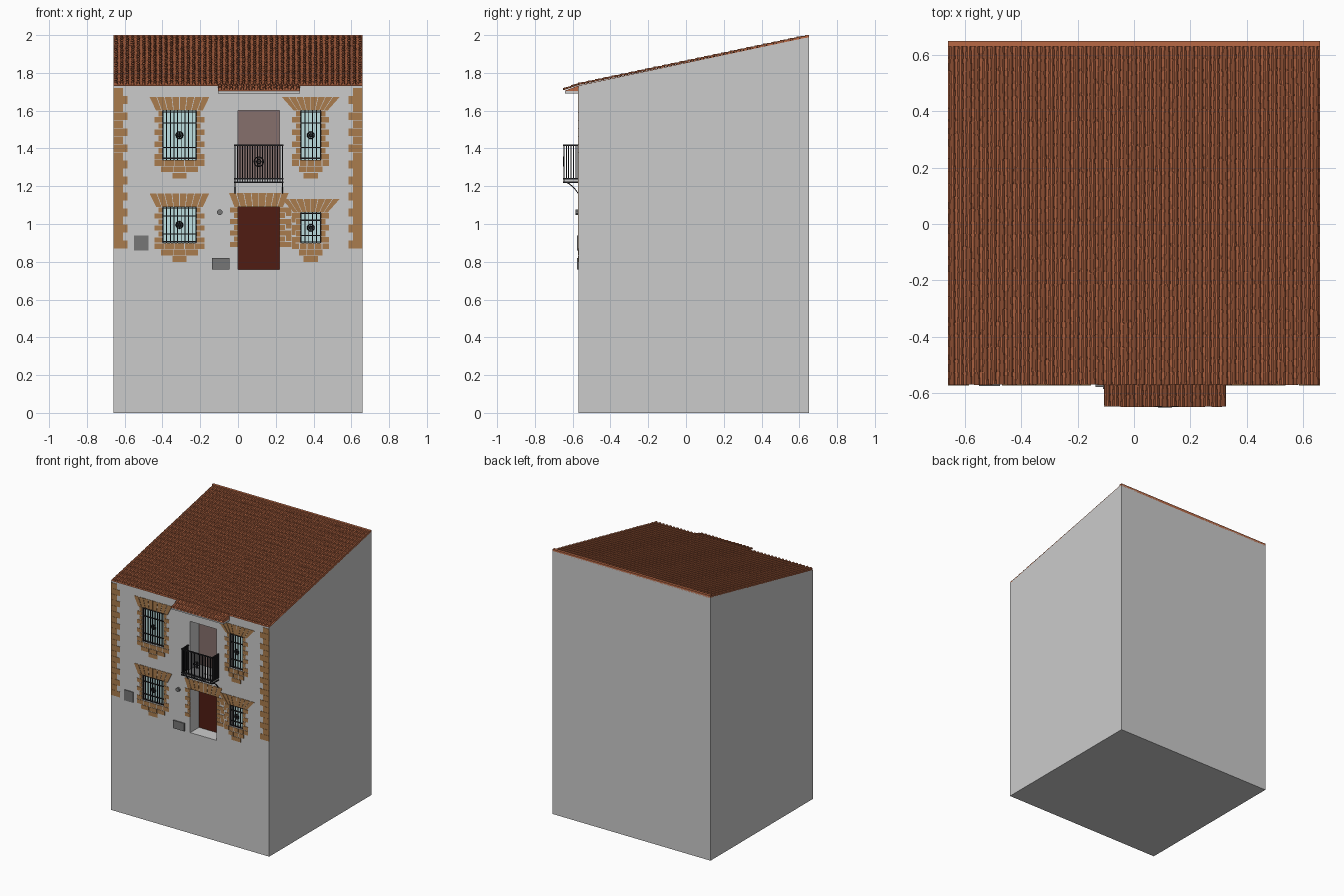
import bpy, bmesh, math, random
from mathutils import Vector

if "Cube" in bpy.data.objects:
    bpy.data.objects.remove(bpy.data.objects["Cube"])

random.seed(4)
F = -0.57          # facade plane
W = 0.66           # half width


def material(name, r, g, b):
    m = bpy.data.materials.new(name)
    m.diffuse_color = (r, g, b, 1)
    m.use_nodes = True
    m.node_tree.nodes["Principled BSDF"].inputs["Base Color"].default_value = m.diffuse_color
    return m


STONE = material("sandstone", 0.40, 0.20, 0.075)
TILE = material("terracotta", 0.48, 0.14, 0.06)
IRON = material("black_iron", 0.015, 0.015, 0.017)
GLASS = material("pale_glass", 0.52, 0.75, 0.76)
WOOD = material("door_wood", 0.08, 0.012, 0.006)
SHUTTER = material("balcony_door", 0.24, 0.16, 0.15)
METAL = material("box_grey", 0.18, 0.18, 0.18)


def finish(bm, name, mat=None, normals=True):
    if normals:
        bmesh.ops.recalc_face_normals(bm, faces=bm.faces)
    me = bpy.data.meshes.new(name)
    bm.to_mesh(me)
    bm.free()
    ob = bpy.data.objects.new(name, me)
    bpy.context.collection.objects.link(ob)
    if mat:
        me.materials.append(mat)
    return ob


def prism(bm, pts, a, b, axis="y"):
    """Extrude a 2D outline (x,z along y, or y,z along x) from a to b."""
    def place(p, t):
        return (p[0], t, p[1]) if axis == "y" else (t, p[0], p[1])
    v0 = [bm.verts.new(place(p, a)) for p in pts]
    v1 = [bm.verts.new(place(p, b)) for p in pts]
    bm.faces.new(v0)
    bm.faces.new(v1[::-1])
    n = len(pts)
    for i in range(n):
        j = (i + 1) % n
        bm.faces.new((v0[i], v1[i], v1[j], v0[j]))


def box(bm, x0, x1, y0, y1, z0, z1):
    prism(bm, [(x0, z0), (x1, z0), (x1, z1), (x0, z1)], y0, y1)


def ring(bm, x, y, z, r, t):
    """Small iron ring lying in the facade plane."""
    n, rows = 12, []
    for i in range(n):
        a = math.tau * i / n
        rows.append([bm.verts.new((x + q * math.cos(a), y + d, z + q * math.sin(a)))
                     for q, d in ((r + t, 0), (r, -t), (r - t, 0), (r, t))])
    for i in range(n):
        p, q = rows[i], rows[(i + 1) % n]
        for k in range(4):
            m = (k + 1) % 4
            bm.faces.new((p[k], q[k], q[m], p[m]))


def rosette(bm, x, y, z, r):
    ring(bm, x, y, z, r, 0.003)
    ring(bm, x, y, z, r * 0.45, 0.003)
    box(bm, x - r, x + r, y - .002, y + .002, z - .002, z + .002)
    box(bm, x - .002, x + .002, y - .002, y + .002, z - r, z + r)


# openings: x0, x1, z0, z1
WINDOWS = [(-.40, -.22, 1.34, 1.60), (-.40, -.22, .90, 1.09),
           (.33, .44, 1.34, 1.60), (.33, .44, .90, 1.06)]
DOOR = (0, .22, .76, 1.09)
BALCONY = (0, .22, 1.237, 1.60)

# house body with recessed openings
bm = bmesh.new()
prism(bm, [(F, 0), (.65, 0), (.65, 1.987), (.63, 1.985), (F, 1.73)], -W, W, "x")
body = finish(bm, "house_body")
bm = bmesh.new()
for o in WINDOWS:
    box(bm, o[0], o[1], F - .1, F + .04, o[2], o[3])
for o in (DOOR, BALCONY):
    box(bm, o[0], o[1], F - .1, F + .11, o[2], o[3])
cutter = finish(bm, "opening_cutter")
cutter.hide_render = True
mod = body.modifiers.new("openings", "BOOLEAN")
mod.object, mod.operation, mod.solver = cutter, "DIFFERENCE", "EXACT"
bpy.context.view_layer.objects.active = body
bpy.ops.object.modifier_apply(modifier=mod.name)
bpy.data.objects.remove(cutter)

# door, balcony door and glass panels
for name, o, mat, d in [("front_door", DOOR, WOOD, .11), ("balcony_door", BALCONY, SHUTTER, .11)] + \
        [("window_glass", w, GLASS, .04) for w in WINDOWS]:
    bm = bmesh.new()
    box(bm, o[0], o[1], F + d - .006, F + d, o[2], o[3])
    finish(bm, name, mat)

# window grilles
bm = bmesh.new()
for x0, x1, z0, z1 in WINDOWS:
    y = F + .008
    n = round((x1 - x0) / .021)
    for i in range(n + 1):
        x = x0 + .003 + (x1 - x0 - .006) * i / n
        box(bm, x - .0025, x + .0025, y - .0025, y + .0025, z0, z1)
    for f in (.03, .25, .75, .97):
        z = z0 + (z1 - z0) * f
        box(bm, x0, x1, y - .003, y + .003, z - .003, z + .003)
    rosette(bm, (x0 + x1) / 2, y - .003, (z0 + z1) / 2, .018)
finish(bm, "window_grilles", IRON)

# stone surrounds
S0, S1 = F - .003, F + .002
bm = bmesh.new()


def brick(x0, x1, z0, z1):
    box(bm, x0, x1, S0, S1, z0, z1)


def lintel(b0, b1, t0, t1, z0, z1, n=8):
    for i in range(n):
        f, g = (i + .05) / n, (i + .95) / n
        prism(bm, [(b0 + (b1 - b0) * f, z0), (b0 + (b1 - b0) * g, z0),
                   (t0 + (t1 - t0) * g, z1), (t0 + (t1 - t0) * f, z1)], S0, S1)


def jamb(x, side, z0, z1, wide=.043, narrow=.022):
    n = round((z1 - z0) / .033)
    h = (z1 - z0) / n
    for i in range(n):
        e = x + side * (narrow if i % 2 else wide)
        brick(min(x, e), max(x, e), z0 + h * i + .002, z0 + h * (i + 1) - .002)


for x0, x1, z0, z1 in WINDOWS:
    c, w = (x0 + x1) / 2, (x1 - x0) / 2
    lintel(x0 - .035, x1 + .035, x0 - .07 - (.03 if x0 > 0 else 0), x1 + .07 + (.03 if x0 > 0 else 0), z1, z1 + .072)
    jamb(x0, -1, z0, z1)
    jamb(x1, 1, z0, z1)
    for k, (half, n) in enumerate([(w + .045, 5), (w + .01, 3), (.04, 1)]):
        top = z0 - .002 - k * .034
        s = 2 * half / n
        for i in range(n):
            brick(c - half + s * i + .002, c - half + s * (i + 1) - .002, top - .030, top)
lintel(-.02, .24, -.05, .27, 1.09, 1.165)
jamb(0, -1, .875, 1.09)
jamb(.22, 1, .875, 1.09, .06, .03)
for i in range(6):
    brick(.254 if i % 2 else .283, .284 if i % 2 else .305, .877 + i * .033, .906 + i * .033)
# corner quoins on both edges
for s in (-1, 1):
    for i in range(20):
        e = s * (W - (.075 if i % 2 == 0 else .05))
        z = .87 + i * .0425
        brick(min(e, s * W), max(e, s * W), z, z + .0415)
finish(bm, "stone_surrounds", STONE)


def barrel(bm, x, lo, hi, r0, r1, sign, lift):
    """Tapered half-round tile from point lo (y,z) to hi; sign -1 is a channel."""
    n, rows = 5, []
    for (y, z), r, up in ((lo, r0, lift), (hi, r1, 0)):
        base = .003 if sign > 0 else .009
        depth = r if sign > 0 else .007
        rows.append([bm.verts.new((x - r * math.cos(math.pi * k / n), y,
                                   z + base + up + sign * depth * math.sin(math.pi * k / n)))
                     for k in range(n + 1)])
    for k in range(n):
        bm.faces.new((rows[0][k], rows[0][k + 1], rows[1][k + 1], rows[1][k]))


def tile_field(name, x0, x1, low, high, cols, rows):
    bm = bmesh.new()
    low, high = Vector(low), Vector(high)
    p = (x1 - x0) / cols
    for c in range(cols):
        for r in range(rows):
            j = random.uniform(-.0008, .0008)
            a = low.lerp(high, r / rows)
            b = low.lerp(high, min(1, (r + 1.12) / rows))
            x = x0 + p * (c + .5) + j
            a.x += abs(j) * 3
            barrel(bm, x, a, b, p * .38, p * .31, 1, .0025)
            if c < cols - 1:
                barrel(bm, x + p / 2, a, b, p * .36, p * .40, -1, .002)
    ob = finish(bm, name, TILE, False)
    return ob


# main roof, ridge strip and the small canopy over the balcony
tile_field("roof_tiles", -W, W, (F - .002, 1.732), (.63, 1.985), 45, 27)
bm = bmesh.new()
prism(bm, [(F, 1.728), (F, 1.733), (.63, 1.989), (.63, 2), (.65, 2), (.65, 1.98), (.63, 1.98)], -W, W, "x")
finish(bm, "roof_bed_and_ridge", TILE)
tile_field("canopy_tiles", -.11, .33, (-.65, 1.704), (F, 1.733), 15, 2)
bm = bmesh.new()
prism(bm, [(-.645, 1.704), (F, 1.704), (F, 1.733)], -.107, .327, "x")
finish(bm, "canopy_bed", TILE)
bm = bmesh.new()
box(bm, -.107, .327, -.64, F, 1.69, 1.704)
finish(bm, "canopy_slab")

# balcony slab, railing and brackets
BX0, BX1, BY = -.02, .24, -.65
bm = bmesh.new()
box(bm, BX0 + .003, BX1 - .003, BY + .004, F, 1.223, 1.236)
finish(bm, "balcony_slab")
bm = bmesh.new()
for z in (1.222, 1.24, 1.416):
    box(bm, BX0, BX1, BY, BY + .008, z - .004, z + .004)
    for x in (BX0, BX1 - .008):
        box(bm, x, x + .008, BY, F, z - .004, z + .004)
for i in range(20):
    x = BX0 + .004 + (BX1 - BX0 - .008) * i / 19
    box(bm, x - .0026, x + .0026, BY + .001, BY + .006, 1.222, 1.416)
for i in range(1, 7):
    y = BY + .004 + .0125 * i
    for x in (BX0 + .001, BX1 - .006):
        box(bm, x, x + .005, y - .0026, y + .0026, 1.236, 1.416)
rosette(bm, .11, BY + .002, 1.33, .025)
for x in (BX0 + .001, BX1 - .006):
    prism(bm, [(-.645, 1.222), (-.62, 1.211), (-.595, 1.19), (F, 1.158),
               (F, 1.165), (-.593, 1.196), (-.618, 1.216), (-.635, 1.222)], x, x + .005, "x")
finish(bm, "balcony_railing", IRON)

# utility boxes and small wall lamp
bm = bmesh.new()
box(bm, -.55, -.475, F - .006, F, .86, .94)
box(bm, -.137, -.045, F - .008, F, .76, .82)
prism(bm, [(-.097 + .015 * math.cos(math.tau * (k + .5) / 8), 1.062 + .015 * math.sin(math.tau * (k + .5) / 8))
           for k in range(8)], F - .015, F)
finish(bm, "wall_boxes", METAL)
